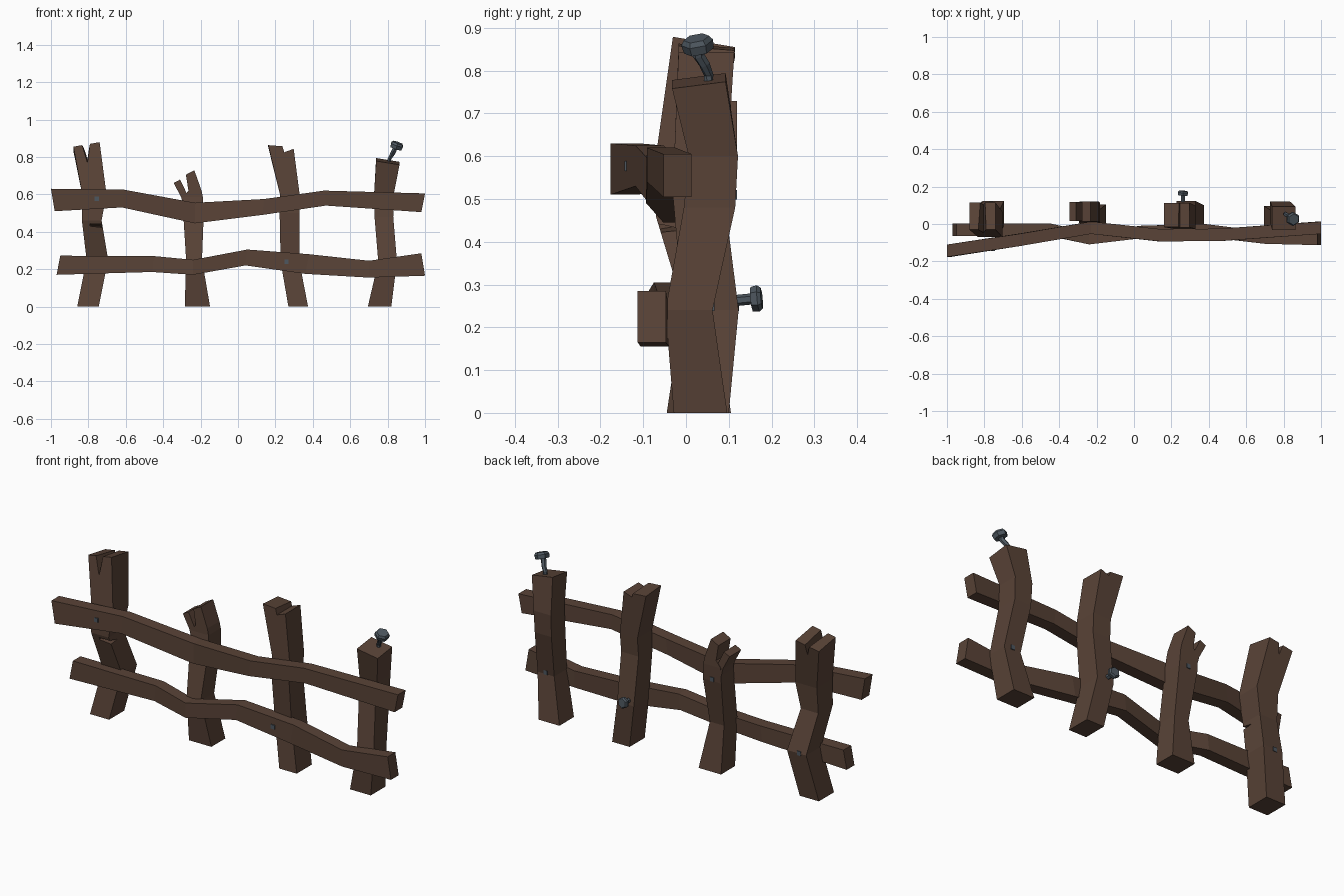
import bpy, bmesh
from mathutils import Vector


def material(name, rgb):
    m = bpy.data.materials.new(name)
    m.diffuse_color = (*rgb, 1)
    return m


WOOD = material("weathered brown wood", (0.10, 0.056, 0.038))
METAL = material("dark steel", (0.075, 0.095, 0.115))


def loft(name, rings, mat):
    """Skin matching closed rings of points and cap both ends."""
    bm = bmesh.new()
    vs = [[bm.verts.new(p) for p in r] for r in rings]
    n = len(rings[0])
    for a, b in zip(vs, vs[1:]):
        for i in range(n):
            j = (i + 1) % n
            bm.faces.new((a[i], a[j], b[j], b[i]))
    bm.faces.new(vs[0][::-1])
    bm.faces.new(vs[-1])
    bmesh.ops.recalc_face_normals(bm, faces=bm.faces)
    me = bpy.data.meshes.new(name)
    bm.to_mesh(me)
    bm.free()
    me.materials.append(mat)
    ob = bpy.data.objects.new(name, me)
    bpy.context.collection.objects.link(ob)
    return ob


def rail(name, sections, depth=0.066):
    # section: x at top, z at top, x at bottom, z at bottom, y centre
    h = depth / 2
    return loft(name, [[(xt, y - h, zt), (xt, y + h, zt), (xb, y + h, zb), (xb, y - h, zb)]
                       for xt, zt, xb, zb, y in sections], WOOD)


def post(name, sections, slope=(0, 0)):
    # section: z, x centre, y centre, width, depth; slope tilts the top end
    rings = []
    for k, (z, x, y, w, d) in enumerate(sections):
        sx, sy = slope if k == len(sections) - 1 else (0, 0)
        rings.append([(x + a * w / 2, y + b * d / 2, z + a * sx + b * sy)
                      for a, b in ((-1, -1), (1, -1), (1, 1), (-1, 1))])
    return loft(name, rings, WOOD)


def notch(ob, ring0, ring1):
    """Cut a wedge between two triangles out of a post."""
    cutter = loft("notch_cutter", [ring0, ring1], WOOD)
    cutter.hide_render = True
    m = ob.modifiers.new("notch", 'BOOLEAN')
    m.operation, m.solver, m.object = 'DIFFERENCE', 'EXACT', cutter
    bpy.context.view_layer.objects.active = ob
    bpy.ops.object.modifier_apply(modifier=m.name)
    bpy.data.objects.remove(cutter)


def v_notch(ob, apex, left, right, slant=0.0):
    tri = lambda y, dz: [(apex[0], y, apex[1] + dz), (right[0], y, right[1]), (left[0], y, left[1])]
    notch(ob, tri(-0.2, -slant), tri(0.2, slant))


# Rails
rail("upper_rail", [
    (-1.0, 0.63, -0.98, 0.51, -0.143), (-0.61, 0.625, -0.62, 0.53, -0.085),
    (-0.23, 0.555, -0.23, 0.445, -0.02), (0.14, 0.575, 0.13, 0.49, -0.06),
    (0.46, 0.62, 0.47, 0.54, -0.058), (1.0, 0.605, 0.98, 0.505, -0.02)])
rail("lower_rail", [
    (-0.95, 0.272, -0.97, 0.17, -0.03), (-0.45, 0.27, -0.46, 0.185, -0.03),
    (-0.24, 0.25, -0.24, 0.17, -0.076), (0.05, 0.305, 0.04, 0.22, -0.042),
    (0.38, 0.28, 0.36, 0.175, -0.033), (0.7, 0.245, 0.7, 0.155, -0.073),
    (0.98, 0.285, 1.0, 0.165, -0.08)])

# Posts
p1 = post("post_1", [
    (0, -0.802, 0.02, 0.115, 0.13), (0.25, -0.752, 0.058, 0.115, 0.13),
    (0.46, -0.782, -0.008, 0.105, 0.125), (0.6, -0.768, -0.003, 0.13, 0.135),
    (0.855, -0.81, 0.042, 0.14, 0.145)], (0.012, -0.012))
v_notch(p1, (-0.805, 0.775), (-0.86, 0.93), (-0.785, 0.93), 0.025)
notch(p1, [(-0.79, -0.12, 0.42), (-0.79, -0.12, 0.455), (-0.79, -0.03, 0.435)],
      [(-0.65, -0.12, 0.405), (-0.65, -0.12, 0.445), (-0.65, 0.03, 0.42)])

post("post_2", [
    (0, -0.217, 0.045, 0.135, 0.12), (0.25, -0.235, 0.012, 0.085, 0.115),
    (0.5, -0.238, 0.06, 0.11, 0.11), (0.585, -0.24, 0.067, 0.105, 0.105),
    (0.62, -0.23, 0.067, 0.07, 0.105), (0.717, -0.256, 0.067, 0.045, 0.105)], (0.012, 0))
post("post_2_splinter", [
    (0.53, -0.265, 0.065, 0.05, 0.1), (0.585, -0.284, 0.067, 0.04, 0.1),
    (0.67, -0.327, 0.067, 0.034, 0.1)], (0.009, 0))

p3 = post("post_3", [
    (0, 0.322, 0.035, 0.105, 0.13), (0.24, 0.278, 0.058, 0.1, 0.13),
    (0.5, 0.275, 0.03, 0.105, 0.12), (0.6, 0.277, 0.035, 0.105, 0.125),
    (0.853, 0.229, 0.048, 0.135, 0.13)], (-0.005, -0.005))
v_notch(p3, (0.247, 0.825), (0.222, 0.91), (0.33, 0.855))

post("post_4", [
    (0, 0.757, 0.034, 0.125, 0.125), (0.24, 0.8, 0.007, 0.1, 0.11),
    (0.48, 0.78, 0.055, 0.1, 0.12), (0.6, 0.78, 0.064, 0.105, 0.115),
    (0.776, 0.801, 0.03, 0.125, 0.125)], (-0.01, 0.008))


# Nails: six-sided tubes swept along short paths
def tube(name, path, radii, sides=6):
    pts = [Vector(p) for p in path]
    rings = []
    for k, (p, r) in enumerate(zip(pts, radii)):
        d = pts[min(k + 1, len(pts) - 1)] - pts[max(k - 1, 0)]
        q = d.to_track_quat('Z', 'Y')
        ang = bmesh_circle(sides)
        rings.append([p + q @ Vector((r * c, r * s, 0)) for c, s in ang])
    return loft(name, rings, METAL)


def bmesh_circle(n):
    v = [Vector((1, 0))]
    from math import tau, cos, sin
    return [(cos(tau * (i + .5) / n), sin(tau * (i + .5) / n)) for i in range(n)]


def head(name, centre, normal, r, t):
    c, n = Vector(centre), Vector(normal).normalized() * t / 2
    tube(name, [c - n, c + n * 0.3, c + n], [r * 0.92, r, r * 0.8])


tube("bent_nail_shaft", [(0.808, 0.053, 0.75), (0.81, 0.053, 0.79), (0.825, 0.043, 0.815),
                         (0.835, 0.03, 0.835), (0.845, 0.027, 0.86)],
     [0.011, 0.011, 0.013, 0.014, 0.014])
head("bent_nail_head", (0.849, 0.027, 0.861), (0.35, -0.2, 1), 0.038, 0.032)
tube("back_nail_shaft", [(0.262, 0.09, 0.26), (0.262, 0.16, 0.267)], [0.013, 0.013])
head("back_nail_head", (0.262, 0.165, 0.267), (0.1, 1, 0.1), 0.031, 0.024)

# Nail tips poking through the wood
for name, x, y, z, s in (("upper_rail_nail_tip", -0.755, -0.144, 0.577, -1),
                         ("lower_rail_nail_tip", 0.26, -0.074, 0.24, -1),
                         ("post_1_nail_tip", -0.765, 0.124, 0.25, 1),
                         ("post_2_nail_tip", -0.238, 0.119, 0.51, 1),
                         ("post_4_nail_tip", 0.80, 0.067, 0.25, 1)):
    tube(name, [(x, y - s * 0.03, z), (x, y, z)], [0.016, 0.016], 4)
